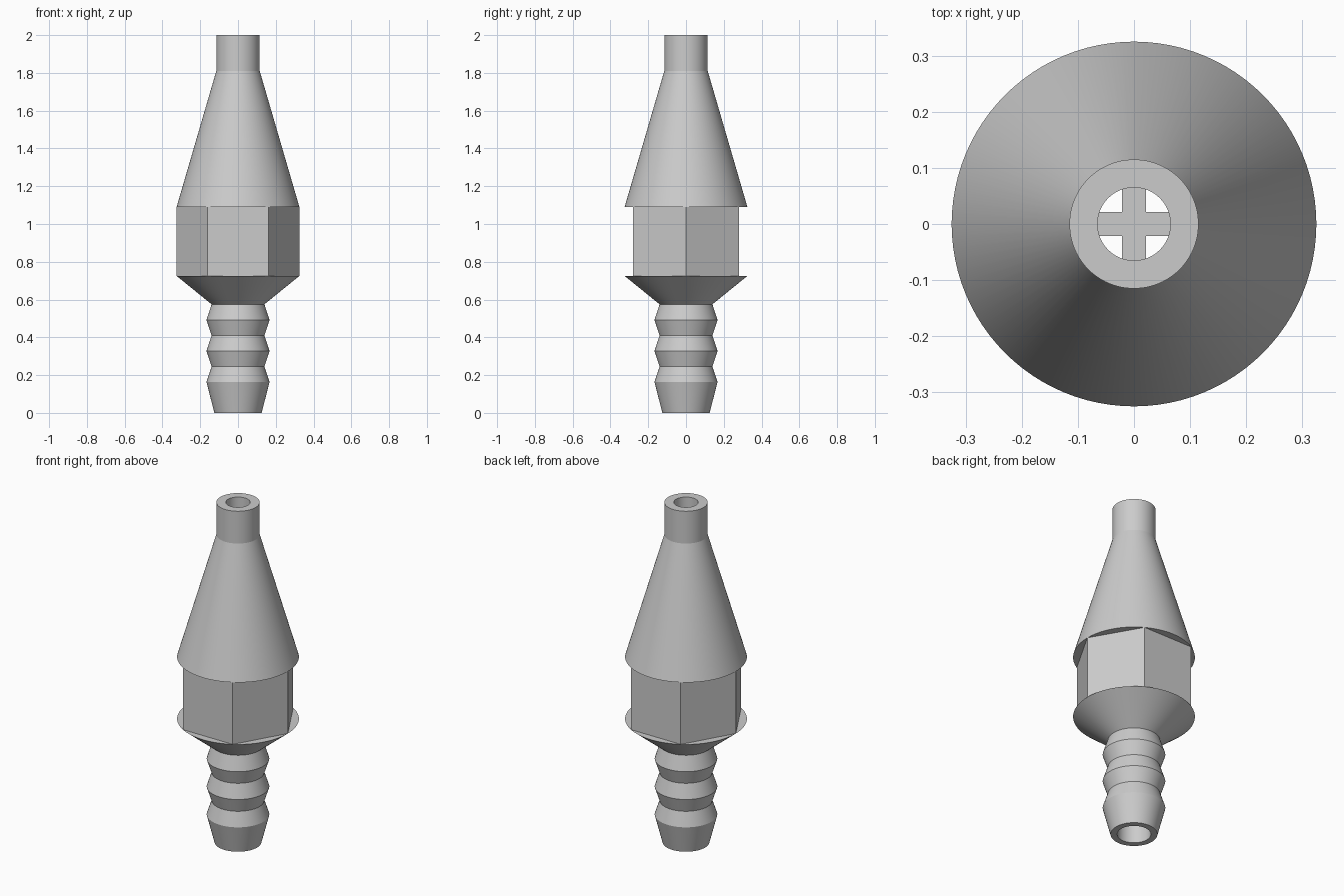
import bpy
import bmesh
from math import cos, sin, pi, radians

SEGMENTS = 96
PER_FLAT = SEGMENTS // 6

cube = bpy.data.objects.get("Cube")
if cube:
    bpy.data.objects.remove(cube, do_unlink=True)

# Single grey material
grey = bpy.data.materials.new("plain_grey")
grey.use_nodes = True
colour = (0.6, 0.6, 0.6, 1)
grey.diffuse_color = colour
grey.node_tree.nodes["Principled BSDF"].inputs["Base Color"].default_value = colour


def add_object(name, bm):
    bmesh.ops.recalc_face_normals(bm, faces=bm.faces)
    mesh = bpy.data.meshes.new(name)
    bm.to_mesh(mesh)
    bm.free()
    mesh.materials.append(grey)
    obj = bpy.data.objects.new(name, mesh)
    bpy.context.collection.objects.link(obj)
    return obj


def ring(bm, radius, z, hexagonal):
    """Circle of vertices, or a hexagon of the same corner radius."""
    verts = []
    for i in range(SEGMENTS):
        a = 2 * pi * i / SEGMENTS
        r = radius
        if hexagonal:
            off_centre = 2 * pi * (i % PER_FLAT) / SEGMENTS - pi / 6
            r = radius * cos(pi / 6) / cos(off_centre)
        verts.append(bm.verts.new((r * cos(a), r * sin(a), z)))
    return verts


def turned(name, profile):
    """Revolve a closed profile of (radius, z, hexagonal) around z."""
    bm = bmesh.new()
    rings = [ring(bm, *point) for point in profile]
    for low, high in zip(rings, rings[1:] + rings[:1]):
        for i in range(SEGMENTS):
            j = (i + 1) % SEGMENTS
            bm.faces.new((low[i], low[j], high[j], high[i]))
    bmesh.ops.remove_doubles(bm, verts=bm.verts, dist=0.0001)
    obj = add_object(name, bm)
    bpy.ops.object.select_all(action="DESELECT")
    obj.select_set(True)
    bpy.context.view_layer.objects.active = obj
    bpy.ops.object.shade_smooth_by_angle(angle=radians(10))
    return obj


# Hose barb: a tapered lead-in, then ridges and valleys
barb = [(0.09, 0, False), (0.125, 0, False)]
for k in range(3):
    barb += [(0.167, 0.163 + 0.164 * k, False), (0.14, 0.245 + 0.165 * k, False)]

# Collar, hexagonal grip, cone and spout
shell = [(0.325, 0.725, False), (0.325, 0.725, True),
         (0.325, 1.09, True), (0.325, 1.09, False),
         (0.115, 1.81, False), (0.115, 2, False)]

# Bore, narrowing above the barb
bore = [(0.065, 2, False), (0.065, 0.58, False), (0.09, 0.58, False)]
turned("nozzle_body", barb + shell + bore)

# Crossed bars inside the bore
bm = bmesh.new()
for size in ((0.15, 0.042), (0.042, 0.15)):
    verts = bmesh.ops.create_cube(bm, size=1)["verts"]
    bmesh.ops.scale(bm, vec=(*size, 0.08), verts=verts)
add_object("bore_cross", bm).location.z = 0.65
